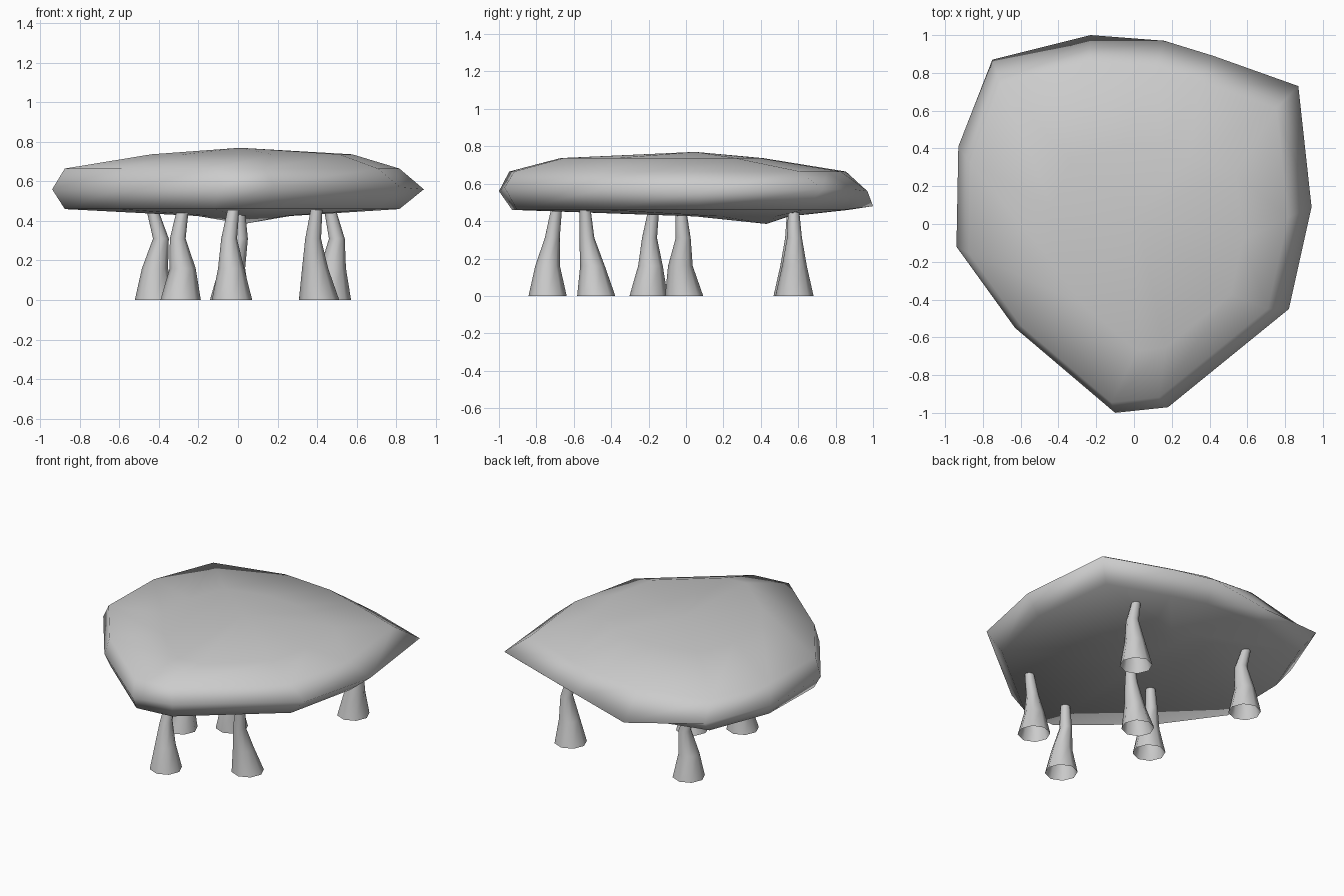
import bpy
import bmesh
from math import cos, sin, tau

cube = bpy.data.objects.get("Cube")
if cube:
    bpy.data.objects.remove(cube)

grey = bpy.data.materials.new("plain grey")
grey.use_nodes = True
grey.diffuse_color = (0.6, 0.6, 0.6, 1)
grey.node_tree.nodes["Principled BSDF"].inputs["Base Color"].default_value = grey.diffuse_color


def bridge(bm, low, high):
    """Join two rings of vertices with quads."""
    for i in range(len(low)):
        j = (i + 1) % len(low)
        bm.faces.new((low[i], low[j], high[j], high[i]))


def fan(bm, ring, tip):
    """Close a ring with triangles to one point."""
    centre = bm.verts.new(tip)
    for i in range(len(ring)):
        bm.faces.new((ring[i], ring[(i + 1) % len(ring)], centre))


def finish(bm, name):
    bmesh.ops.recalc_face_normals(bm, faces=bm.faces)
    for face in bm.faces:
        face.smooth = True
    mesh = bpy.data.meshes.new(name)
    bm.to_mesh(mesh)
    bm.free()
    mesh.materials.append(grey)
    obj = bpy.data.objects.new(name, mesh)
    bpy.context.collection.objects.link(obj)
    return obj


# Canopy: one irregular outline, repeated at several heights
outline = [(-.94, -.12, .56), (-.63, -.55, .55), (-.1, -1, .56), (.18, -.97, .58),
           (.82, -.45, .57), (.94, .09, .56), (.87, .73, .57), (.42, .89, .57),
           (.16, .97, .56), (-.23, 1, .48), (-.75, .87, .56), (-.93, .41, .56)]

# scale, shift x, shift y, height (None keeps the outline's own height)
layers = [(.25, .03, .3, .425), (.9, -.03, -.03, .46), (1, 0, 0, None),
          (.9, -.03, -.045, .665), (.54, .07, -.13, .737)]

bm = bmesh.new()
rings = []
for scale, dx, dy, height in layers:
    rings.append([bm.verts.new((x * scale + dx, y * scale + dy, height or z))
                  for x, y, z in outline])
for low, high in zip(rings, rings[1:]):
    bridge(bm, low, high)
fan(bm, rings[0], (.03, .43, .385))
fan(bm, rings[-1], (.01, .05, .77))
finish(bm, "canopy")

# Trunks: tapered open tubes, each bent its own way
HEIGHTS = (0, .16, .31, .48)
RADII = (.102, .066, .04, .028)


def trunk(name, *path):
    bm = bmesh.new()
    rings = []
    for (x, y), z, radius in zip(path, HEIGHTS, RADII):
        rings.append([bm.verts.new((x + radius * cos(tau * k / 8),
                                    y + radius * sin(tau * k / 8), z))
                      for k in range(8)])
    for low, high in zip(rings, rings[1:]):
        bridge(bm, low, high)
    finish(bm, name)


trunk("back_left_trunk", (.47, .58), (.48, .58), (.5, .58), (.46, .575))
trunk("back_right_trunk", (-.42, .57), (-.42, .57), (-.39, .57), (-.44, .57))
trunk("front_left_trunk", (.41, -.48), (.39, -.5), (.38, -.53), (.4, -.54))
trunk("front_trunk", (-.03, -.74), (-.035, -.74), (-.045, -.715), (-.02, -.69))
trunk("right_trunk", (-.29, -.2), (-.28, -.19), (-.305, -.195), (-.275, -.17))
trunk("middle_trunk", (-.04, -.01), (-.03, -.03), (.01, -.015), (.005, -.03))
